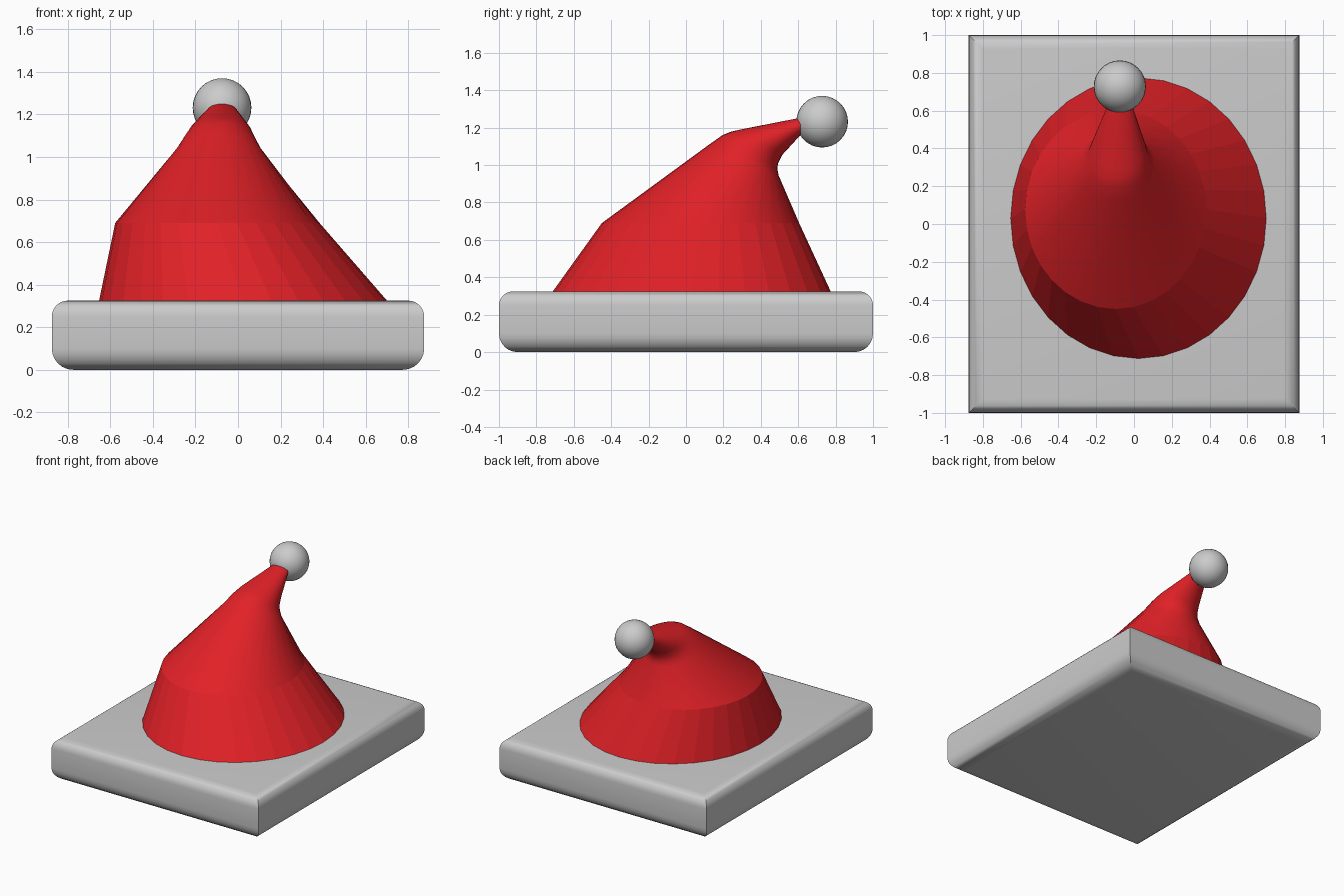
import bpy, bmesh
from math import sin, cos, pi, radians
from mathutils import Vector

if "Cube" in bpy.data.objects:
    bpy.data.objects.remove(bpy.data.objects["Cube"])


def loft(name, rings, flat_bands=()):
    """Skin a stack of closed rings and cap both ends."""
    bm = bmesh.new()
    loops = [[bm.verts.new(p) for p in ring] for ring in rings]
    n = len(loops[0])
    for band, (a, b) in enumerate(zip(loops, loops[1:])):
        for i in range(n):
            j = (i + 1) % n
            f = bm.faces.new((a[i], a[j], b[j], b[i]))
            f.smooth = band not in flat_bands
    bm.faces.new(loops[0][::-1])
    bm.faces.new(loops[-1])
    bmesh.ops.recalc_face_normals(bm, faces=bm.faces)
    mesh = bpy.data.meshes.new(name)
    bm.to_mesh(mesh)
    bm.free()
    obj = bpy.data.objects.new(name, mesh)
    bpy.context.collection.objects.link(obj)
    return obj


def activate(obj):
    bpy.ops.object.select_all(action='DESELECT')
    obj.select_set(True)
    bpy.context.view_layer.objects.active = obj


# Base slab: rounded top and bottom rims, sharp mitred corners
HX, HY, H = 0.875, 1.0, 0.325
BOT, TOP, STEPS = 0.10, 0.075, 6
profile = []
for k in range(STEPS + 1):
    a = pi / 2 * k / STEPS
    profile.append((BOT * (1 - sin(a)), BOT * (1 - cos(a))))
for k in range(STEPS + 1):
    a = pi / 2 * k / STEPS
    profile.append((TOP * (1 - cos(a)), H - TOP * (1 - sin(a))))
base = loft("brim_slab", [
    [(sx * (HX - d), sy * (HY - d), z)
     for sx, sy in ((-1, -1), (1, -1), (1, 1), (-1, 1))]
    for d, z in profile])
activate(base)
bpy.ops.object.shade_smooth_by_angle(angle=radians(35))

# Hat cone: centre x, half width, front point (y, z), back point (y, z)
SIDES = 32
sections = [
    (0.032, 0.690, (-0.73, 0.30), (0.785, 0.30)),
    (-0.097, 0.480, (-0.45, 0.69), (0.605, 0.69)),
    (-0.090, 0.200, (0.12, 1.107), (0.495, 0.945)),
    (-0.087, 0.172, (0.195, 1.16), (0.488, 0.98)),
    (-0.085, 0.158, (0.24, 1.178), (0.492, 1.01)),
    (-0.083, 0.145, (0.29, 1.19), (0.515, 1.055)),
    (-0.075, 0.070, (0.597, 1.25), (0.63, 1.18)),
]
rings = []
for cx, hw, front, back in sections:
    f, b = Vector((cx, *front)), Vector((cx, *back))
    mid, half = (f + b) / 2, (b - f) / 2
    rings.append([mid + half * sin(2 * pi * i / SIDES)
                  + Vector((hw * cos(2 * pi * i / SIDES), 0, 0))
                  for i in range(SIDES)])
hat = loft("hat_cone", rings, flat_bands=(0,))
red = bpy.data.materials.new("red_felt")
red.diffuse_color = (0.75, 0.015, 0.02, 1)
red.use_nodes = True
red.node_tree.nodes["Principled BSDF"].inputs["Base Color"].default_value = red.diffuse_color
hat.data.materials.append(red)

# Pompom on the tip
bpy.ops.mesh.primitive_uv_sphere_add(
    segments=32, ring_count=16, radius=0.138, location=(-0.075, 0.728, 1.232))
pompom = bpy.context.object
pompom.name = "pompom"
bpy.ops.object.shade_smooth_by_angle(angle=radians(30))
